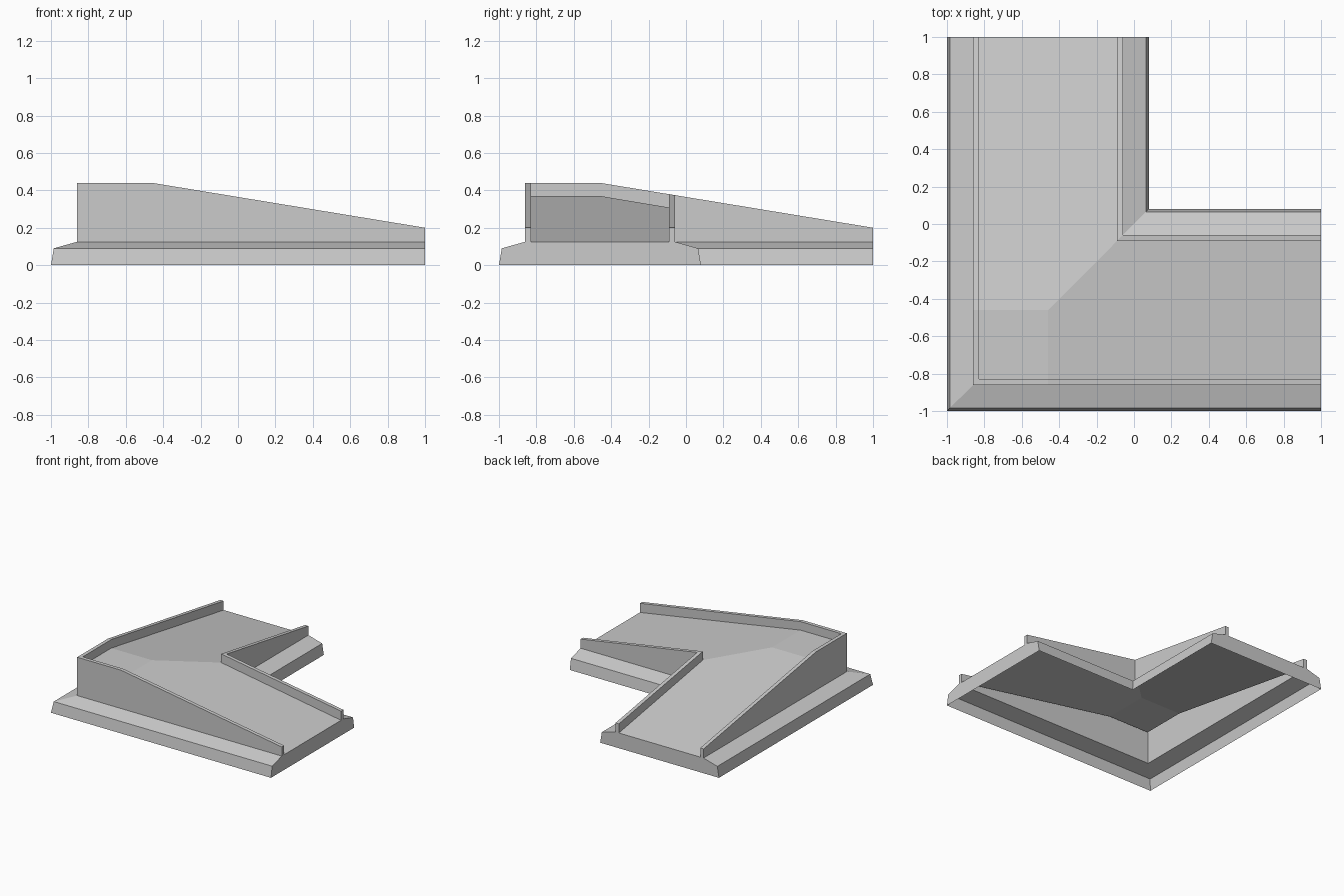
import bpy, bmesh

if "Cube" in bpy.data.objects:
    bpy.data.objects.remove(bpy.data.objects["Cube"])

MID = -0.46   # centre line of the road; slopes start here
# Cross-section from outer edge to inner edge: (offset, height at corner, height at arm end)
SECTION = [
    (-1.0, 0.0, 0.0), (-0.985, 0.09, 0.09), (-0.86, 0.125, 0.125),
    (-0.86, 0.44, 0.20), (-0.83, 0.44, 0.20), (-0.83, 0.37, 0.125),
    (MID, 0.37, 0.125),
    (-0.09, 0.37, 0.125), (-0.09, 0.44, 0.20), (-0.06, 0.44, 0.20),
    (-0.06, 0.125, 0.125), (0.065, 0.09, 0.09), (0.08, 0.0, 0.0),
]


def row(p, high, low):
    """Points along one arm: mitre, slope start, arm end."""
    def z(x):
        t = max(0.0, (x - MID) / (1 - MID))
        return high + (low - high) * t
    return [(x, p, z(x)) for x in (p, max(p, MID), 1.0)]


def add_face(bm, pts):
    """Add a face and its twin mirrored across the corner diagonal."""
    pts = [p for i, p in enumerate(pts) if p != pts[i - 1]]
    if len(pts) < 3:
        return
    bm.faces.new([bm.verts.new(p) for p in pts])
    bm.faces.new([bm.verts.new((y, x, z)) for x, y, z in reversed(pts)])


def finish(name, bm):
    bmesh.ops.remove_doubles(bm, verts=bm.verts, dist=1e-5)
    me = bpy.data.meshes.new(name)
    bm.to_mesh(me)
    bm.free()
    bpy.context.collection.objects.link(bpy.data.objects.new(name, me))


def sweep(name, first, last):
    """Sweep a span of the cross-section along both arms."""
    bm = bmesh.new()
    rows = [row(*s) for s in SECTION[first:last + 1]]
    for a, b in zip(rows, rows[1:]):
        for j in range(2):
            add_face(bm, [a[j], a[j + 1], b[j + 1], b[j]])
    finish(name, bm)


# Sloped footings, parapet walls and the road deck (open underneath)
sweep("outer_footing", 0, 2)
sweep("outer_parapet", 2, 5)
sweep("road_deck", 5, 7)
sweep("inner_parapet", 7, 10)
sweep("inner_footing", 10, 12)

# Flat faces closing the two arm ends
caps = bmesh.new()
add_face(caps, [(1.0, p, low) for p, high, low in reversed(SECTION)])
finish("end_caps", caps)
